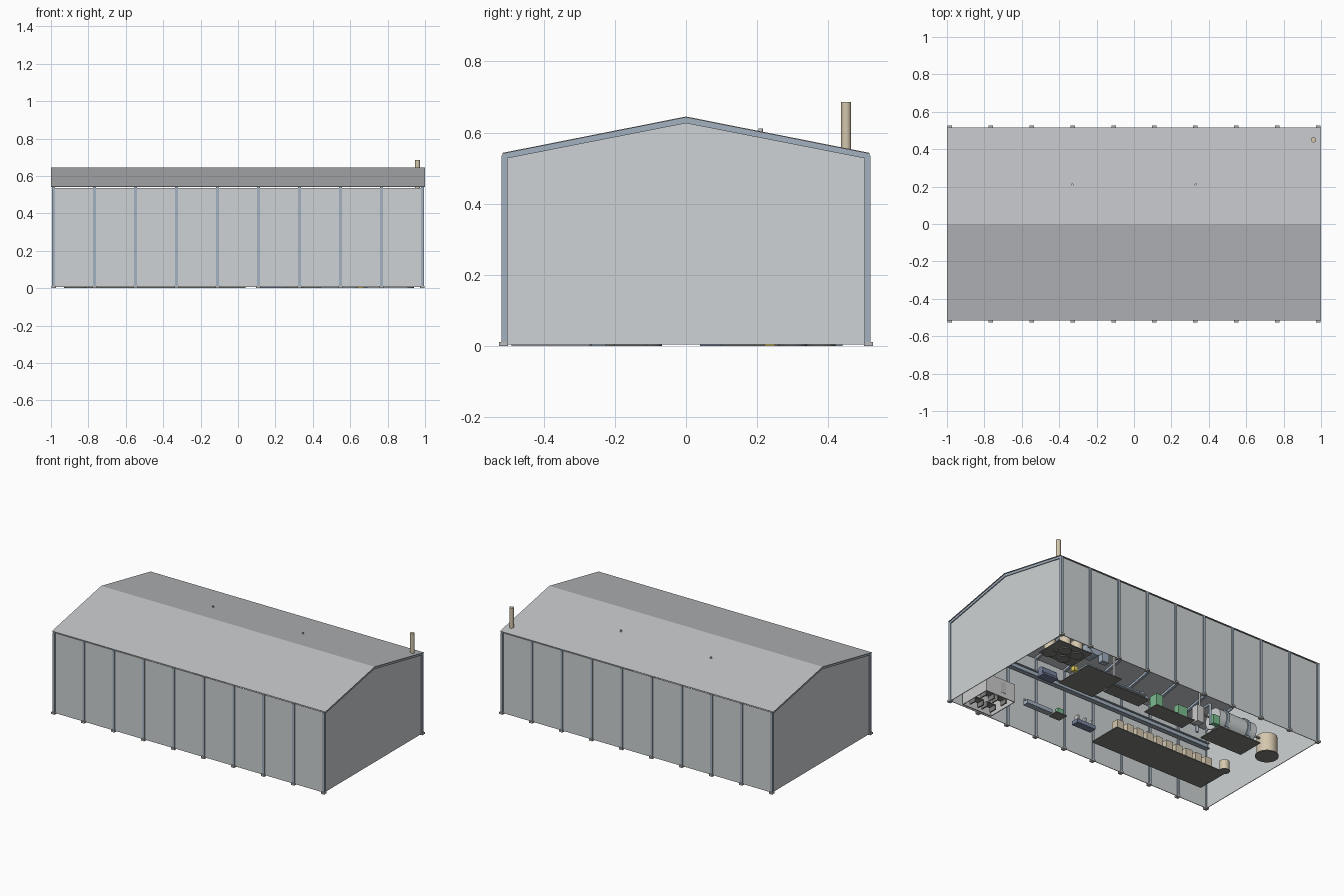
import bpy, bmesh, math
from mathutils import Vector

if "Cube" in bpy.data.objects:
    bpy.data.objects.remove(bpy.data.objects["Cube"])

def mat(name, c):
    m = bpy.data.materials.new(name)
    m.diffuse_color = (*c, 1)
    m.use_nodes = True
    m.node_tree.nodes["Principled BSDF"].inputs["Base Color"].default_value = m.diffuse_color
    return m

STEEL = mat("steel_blue", (.36, .44, .52))
WALL = mat("wall_grey", (.62, .65, .66))
ROOF = mat("roof_grey", (.52, .53, .55))
DARK = mat("dark_plate", (.22, .22, .21))
TAN = mat("tan", (.66, .57, .42))
GREEN = mat("green", (.2, .5, .28))
NAVY = mat("navy", (.18, .22, .33))
WHITE = mat("white", (.8, .8, .79))
YELLOW = mat("yellow", (.8, .65, .12))
BASE = mat("base_grey", (.5, .5, .5))

def finish(name, bm, m):
    bmesh.ops.recalc_face_normals(bm, faces=bm.faces)
    me = bpy.data.meshes.new(name)
    bm.to_mesh(me)
    bm.free()
    o = bpy.data.objects.new(name, me)
    bpy.context.collection.objects.link(o)
    me.materials.append(m)
    return o

def boxes(name, items, m):
    """items: (x0, x1, y0, y1, z0, z1)"""
    bm = bmesh.new()
    for x0, x1, y0, y1, z0, z1 in items:
        vs = bmesh.ops.create_cube(bm, size=1)["verts"]
        for v in vs:
            v.co = Vector(((x0 + x1) / 2 + v.co.x * (x1 - x0),
                           (y0 + y1) / 2 + v.co.y * (y1 - y0),
                           (z0 + z1) / 2 + v.co.z * (z1 - z0)))
    return finish(name, bm, m)

def rods(name, items, m, seg=24):
    """items: (start, end, radius)"""
    bm = bmesh.new()
    for a, b, r in items:
        a, b = Vector(a), Vector(b)
        d = b - a
        M = d.to_track_quat('Z', 'Y').to_matrix().to_4x4()
        M.translation = (a + b) / 2
        bmesh.ops.create_cone(bm, cap_ends=True, segments=seg, radius1=r, radius2=r,
                              depth=d.length, matrix=M)
    for f in bm.faces:
        f.smooth = len(f.verts) == 4
    for e in bm.edges:
        if any(len(f.verts) > 4 for f in e.link_faces):
            e.smooth = False
    return finish(name, bm, m)

def prism(name, pts, spans, m):
    """y-z profile extruded along each x span"""
    bm = bmesh.new()
    for x0, x1 in spans:
        f = bm.faces.new([bm.verts.new((x0, y, z)) for y, z in pts])
        g = bmesh.ops.extrude_face_region(bm, geom=[f])["geom"]
        for v in g:
            if isinstance(v, bmesh.types.BMVert):
                v.co.x = x1
    return finish(name, bm, m)

# --- portal frames: columns, rafters, base plates ---
W, EAVE, RIDGE = .515, .543, .645
XS = [-.986 + i * 1.972 / 9 for i in range(10)]
boxes("columns", [(x - .008, x + .008, s * .51 - .008, s * .51 + .008, 0, .535)
                  for x in XS for s in (-1, 1)], STEEL)
boxes("base_plates", [(x - .012, x + .012, s * .513 - .013, s * .513 + .013, 0, .012)
                      for x in XS for s in (-1, 1)], BASE)
prism("rafters", [(-W, EAVE - .002), (0, RIDGE - .003), (W, EAVE - .002),
                  (W, EAVE - .018), (0, RIDGE - .019), (-W, EAVE - .018)],
      [(x - .008, x + .008) for x in XS], STEEL)

# --- cladding and roof ---
boxes("side_walls", [(-.99, .99, s * .51 - .002, s * .51 + .002, .005, .535) for s in (-1, 1)], WALL)
prism("gable_walls", [(-.51, .005), (.51, .005), (.51, .533), (0, .632), (-.51, .533)],
      [(-.988, -.984), (.984, .988)], WALL)
prism("roof_sheets", [(-W, EAVE), (0, RIDGE), (W, EAVE), (W, EAVE - .003),
                      (0, RIDGE - .003), (-W, EAVE - .003)], [(-1, 1)], ROOF)

# --- runway beams on both sides ---
for s, n in ((-1, "front"), (1, "back")):
    boxes(n + "_runway_beam", [(-.975, .975, s * .485 - .014, s * .485 + .014, z, z + h)
                               for z, h in ((.39, .006), (.424, .006))]
          + [(-.975, .975, s * .485 - .003, s * .485 + .003, .39, .43)], STEEL)

# --- chimney and roof vents ---
rods("chimney", [((.96, .45, .53), (.96, .45, .686), .014)], TAN)
rods("roof_vents", [((x, .21, .1), (x, .21, .612), .006) for x in (-.33, .33)], WHITE, 12)

# --- machine base plates on the floor ---
boxes("machine_plinths", [
    (-.80, .04, -.34, -.11, 0, .006), (.38, .64, .07, .34, 0, .006),
    (.10, .37, .16, .26, 0, .006), (-.26, .03, .13, .245, 0, .006),
    (-.73, -.42, .11, .29, 0, .006), (.70, .95, .26, .45, .006, .012),
    (.35, .43, -.27, -.20, 0, .006)], DARK)

# --- packing row and drums along the front line ---
boxes("packing_cartons", [(-.70 + i * .075, -.65 + i * .075, -.17, -.12, .006, .066)
                          for i in range(10)], TAN)
rods("floor_drum", [((-.78, -.10, .004), (-.78, -.10, .065), .03)], TAN)
rods("floor_drum_foot", [((-.78, -.10, 0), (-.78, -.10, .004), .033)], DARK)

# --- storage tank at the left end ---
rods("storage_tank", [((-.86, .195, .006), (-.86, .195, .13), .062)], TAN, 32)
rods("storage_tank_foot", [((-.86, .195, 0), (-.86, .195, .006), .07)], DARK, 32)

# --- rotary drum with tyres and shaft ---
rods("rotary_drum", [((-.72, .2, .1), (-.44, .2, .1), .068)], WALL, 32)
rods("drum_tyres", [((x - .01, .2, .1), (x + .01, .2, .1), .075) for x in (-.66, -.5)], STEEL, 32)
rods("drum_shaft", [((-.93, .2, .1), (-.36, .2, .1), .006)], DARK, 12)
boxes("drum_saddles", [(x - .015, x + .015, .14, .26, .006, .04) for x in (-.66, -.5)], STEEL)

# --- mid line: cabinet, green machines, conveyors ---
boxes("white_cabinet", [(-.32, -.27, .21, .26, 0, .11)], WHITE)
boxes("green_machines", [(-.03, .02, .17, .23, .006, .09), (-.21, -.14, .2, .24, .006, .07),
                         (-.41, -.36, .27, .3, 0, .06), (.36, .40, -.25, -.22, .006, .05)], GREEN)
boxes("conveyor_beds", [(.11, .36, .175, .245, .03, .04), (-.25, -.05, .15, .19, .03, .04)], STEEL)
rods("frame_pipes", [((-.36, .15, 0), (-.36, .15, .14), .008), ((-.36, .27, 0), (-.36, .27, .14), .008),
                     ((-.36, .15, .14), (-.36, .27, .14), .008),
                     ((.05, .2, .04), (.11, .2, .08), .008)], STEEL, 12)

# --- press table on the large plinth ---
boxes("press_table", [(.42, .60, .12, .29, .006, .05)], STEEL)
boxes("yellow_guard", [(.64, .67, .22, .25, 0, .03)], YELLOW)
boxes("compressor_base", [(.67, .78, .04, .10, 0, .012)], NAVY)
rods("compressor", [((.67, .07, .035), (.78, .07, .035), .024)], NAVY)

# --- boiler corner ---
TK = [(.85, .38), (.76, .38), (.90, .30), (.80, .30)]
rods("boiler_tanks", [((x, y, .006), (x, y, .09), .036) for x, y in TK], TAN)
rods("boiler_tank_feet", [((x, y, 0), (x, y, .006), .04) for x, y in TK], DARK)
rods("boiler_drum", [((.66, .36, .07), (.66, .44, .07), .05)], STEEL, 32)
boxes("control_box", [(.56, .61, .40, .44, 0, .07)], STEEL)

# --- office: walls, door, desks ---
boxes("office_walls", [(.69, .91, -.275, -.27, 0, .12), (.905, .91, -.49, -.27, 0, .12),
                       (.69, .695, -.49, -.27, 0, .12), (.69, .91, -.49, -.485, 0, .12)], WHITE)
boxes("office_door", [(.76, .80, -.27, -.268, .03, .1)], BASE)
boxes("office_desks", [(x, x + .07, y, y + .05, .03, .035) for x in (.72, .81) for y in (-.46, -.36)]
      + [(x + d, x + d + .008, y, y + .05, 0, .03) for x in (.72, .81) for y in (-.46, -.36)
         for d in (0, .062)], DARK)

# --- bench and workstations near the front wall ---
boxes("long_bench", [(.44, .63, -.265, -.225, 0, .025), (.44, .63, -.265, -.26, .025, .045)], STEEL)
boxes("workstations", [(.12, .26, -.26, -.21, 0, .025)], NAVY)
boxes("workstation_panels", [(x, x + .012, -.25, -.22, .025, .06) for x in (.13, .18, .235)], WHITE)
